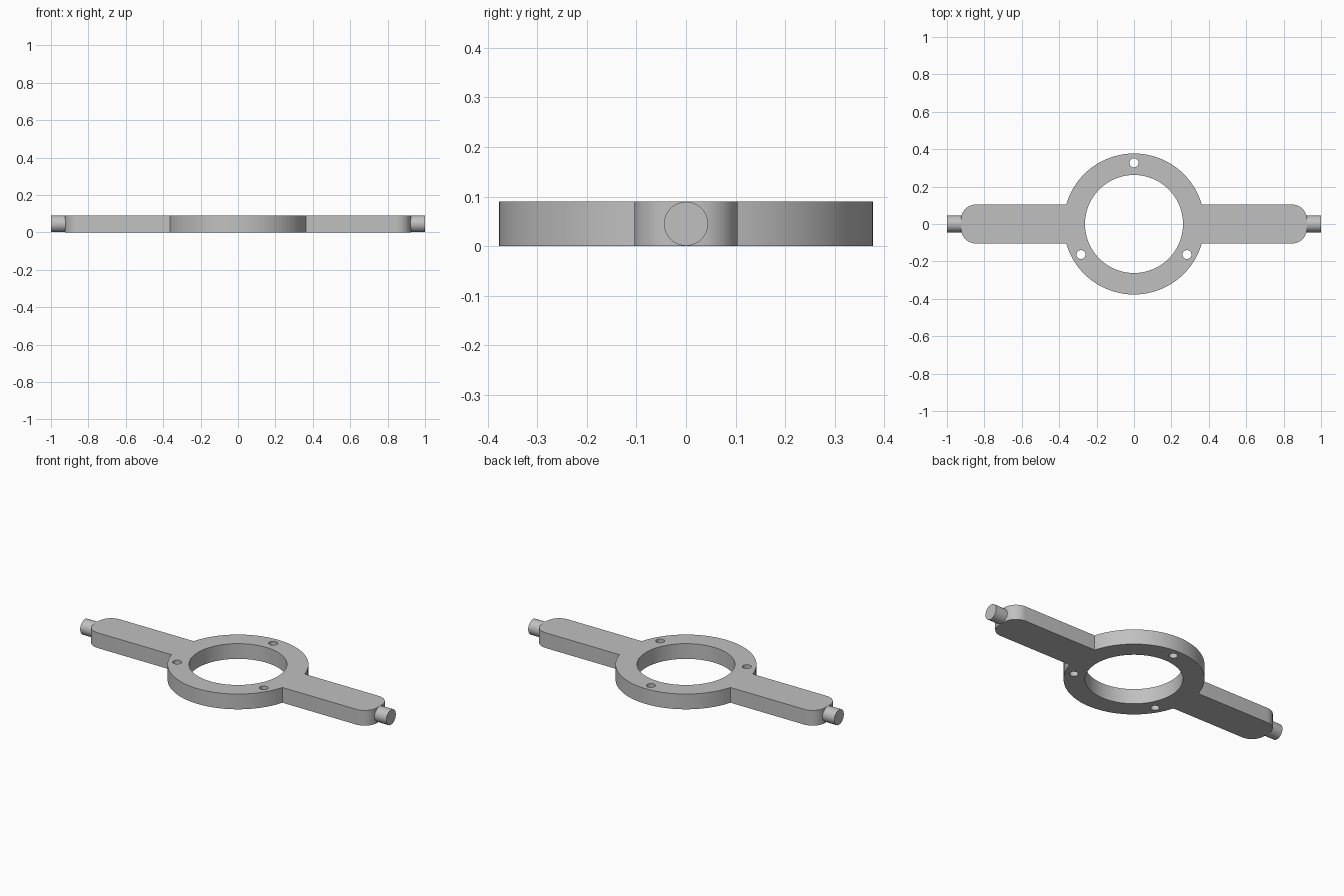
import bpy
import bmesh
from math import asin, cos, sin, pi, radians

if "Cube" in bpy.data.objects:
    bpy.data.objects.remove(bpy.data.objects["Cube"], do_unlink=True)

THICK = 0.09
RING_R, BORE_R = 0.377, 0.262
ARM_HALF, ARM_END, CORNER_R = 0.104, 0.925, 0.08
HOLE_R, HOLE_CIRCLE = 0.024, 0.327
PIN_R = 0.0445

steel = bpy.data.materials.new("plain grey")
steel.use_nodes = True
grey = (0.53, 0.53, 0.53, 1)
steel.diffuse_color = grey
steel.node_tree.nodes["Principled BSDF"].inputs["Base Color"].default_value = grey


def arc(cx, cy, r, start, end, steps):
    """Points along an arc, both ends included."""
    angles = [start + (end - start) * i / steps for i in range(steps + 1)]
    return [(cx + r * cos(a), cy + r * sin(a)) for a in angles]


def circle(cx, cy, r, steps):
    return arc(cx, cy, r, 0, 2 * pi, steps)[:-1]


def finish(obj):
    bpy.ops.object.select_all(action='DESELECT')
    obj.select_set(True)
    bpy.context.view_layer.objects.active = obj
    bpy.ops.object.shade_smooth_by_angle(angle=radians(30))


# Outline: half a ring and one rounded arm, repeated by a half turn
meet = asin(ARM_HALF / RING_R)
cx, cy = ARM_END - CORNER_R, ARM_HALF - CORNER_R
half = (arc(cx, -cy, CORNER_R, -pi / 2, 0, 12)
        + arc(cx, cy, CORNER_R, 0, pi / 2, 12)
        + arc(0, 0, RING_R, meet, pi - meet, 64))
outline = half + [(-x, -y) for x, y in half]

# Centre bore and three bolt holes
loops = [outline, circle(0, 0, BORE_R, 128)]
for deg in (90, 210, 330):
    a = radians(deg)
    loops.append(circle(HOLE_CIRCLE * cos(a), HOLE_CIRCLE * sin(a), HOLE_R, 32))

# Filled, extruded profile for the plate
curve = bpy.data.curves.new("ring_plate_with_arms", 'CURVE')
curve.dimensions = '2D'
curve.fill_mode = 'BOTH'
curve.extrude = THICK / 2
for points in loops:
    spline = curve.splines.new('POLY')
    spline.points.add(len(points) - 1)
    for p, (x, y) in zip(spline.points, points):
        p.co = (x, y, THICK / 2, 1)
    spline.use_cyclic_u = True
plate = bpy.data.objects.new("ring_plate_with_arms", curve)
bpy.context.collection.objects.link(plate)
bpy.ops.object.select_all(action='DESELECT')
plate.select_set(True)
bpy.context.view_layer.objects.active = plate
bpy.ops.object.convert(target='MESH')
plate = bpy.context.object

# Weld the caps to the walls and rest the plate on the ground
bm = bmesh.new()
bm.from_mesh(plate.data)
bmesh.ops.remove_doubles(bm, verts=bm.verts, dist=0.0001)
low = min(v.co.z for v in bm.verts)
bmesh.ops.translate(bm, verts=bm.verts, vec=(0, 0, -low))
bmesh.ops.recalc_face_normals(bm, faces=bm.faces)
bm.to_mesh(plate.data)
bm.free()
plate.data.materials.clear()
plate.data.materials.append(steel)
finish(plate)

# Round pivot pins, seated slightly inside the arm ends
for name, side in (("left_pin", 1), ("right_pin", -1)):
    inner = ARM_END - 0.02
    bpy.ops.mesh.primitive_cylinder_add(
        vertices=48, radius=PIN_R, depth=1 - inner,
        location=(side * (1 + inner) / 2, 0, THICK / 2), rotation=(0, pi / 2, 0))
    pin = bpy.context.object
    pin.name = name
    pin.data.materials.append(steel)
    finish(pin)
